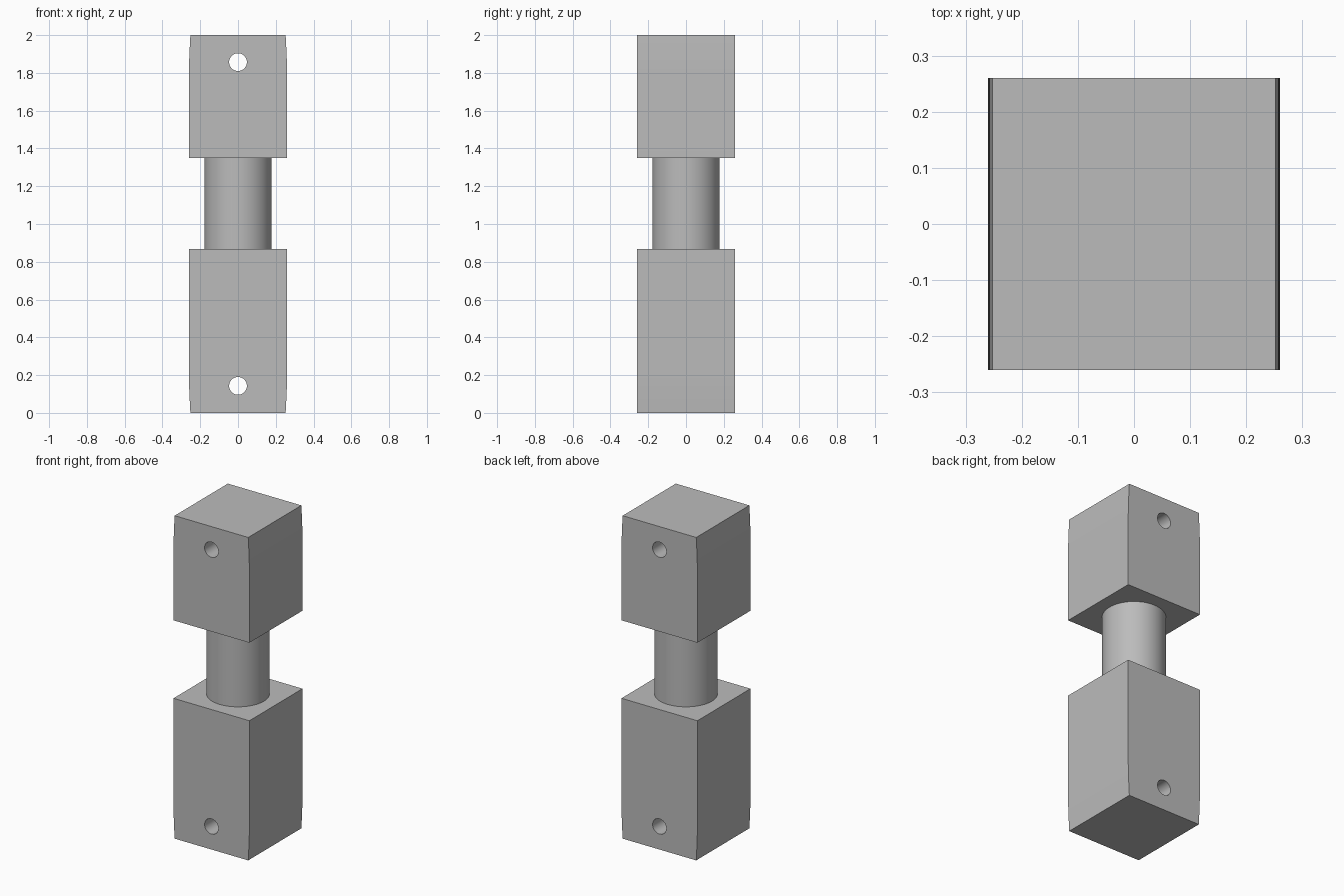
import bpy, bmesh, math
from mathutils import Matrix

cube = bpy.data.objects.get("Cube")
if cube:
    bpy.data.objects.remove(cube, do_unlink=True)

HALF = 0.26
HOLE_RADIUS = 0.047

grey = bpy.data.materials.new("plain grey")
grey.use_nodes = True
grey.diffuse_color = (0.5, 0.5, 0.5, 1)
grey.node_tree.nodes["Principled BSDF"].inputs["Base Color"].default_value = grey.diffuse_color


def add_object(name, bm):
    bmesh.ops.recalc_face_normals(bm, faces=bm.faces)
    mesh = bpy.data.meshes.new(name)
    bm.to_mesh(mesh)
    bm.free()
    mesh.materials.append(grey)
    obj = bpy.data.objects.new(name, mesh)
    bpy.context.collection.objects.link(obj)
    return obj


def activate(obj):
    bpy.ops.object.select_all(action="DESELECT")
    obj.select_set(True)
    bpy.context.view_layer.objects.active = obj


def cylinder(name, radius, depth, matrix):
    bm = bmesh.new()
    bmesh.ops.create_cone(bm, cap_ends=True, segments=64, radius1=radius,
                          radius2=radius, depth=depth, matrix=matrix)
    return add_object(name, bm)


def block(name, inner_z, outer_z):
    """Square block whose left and right sides draw in towards its outer end."""
    out = math.copysign(1, outer_z - inner_z)
    side = [(HALF, inner_z)]
    for i in range(7):
        t = i / 6
        side.append((HALF - 0.008 * t ** 1.5, outer_z - out * 0.2 * (1 - t)))
    outline = side + [(-x, z) for x, z in reversed(side)]
    bm = bmesh.new()
    face = bm.faces.new([bm.verts.new((x, -HALF, z)) for x, z in outline])
    grown = bmesh.ops.extrude_face_region(bm, geom=[face])
    moved = [v for v in grown["geom"] if isinstance(v, bmesh.types.BMVert)]
    bmesh.ops.translate(bm, verts=moved, vec=(0, 2 * HALF, 0))
    body = add_object(name, bm)

    # Pin hole from front to back
    place = Matrix.Translation((0, 0, outer_z - out * 0.143)) @ Matrix.Rotation(math.pi / 2, 4, "X")
    cutter = cylinder(name + "_hole_cutter", HOLE_RADIUS, 1, place)
    cutter.hide_render = True
    cut = body.modifiers.new("pin hole", "BOOLEAN")
    cut.operation = "DIFFERENCE"
    cut.solver = "EXACT"
    cut.object = cutter
    activate(body)
    bpy.ops.object.modifier_apply(modifier=cut.name)
    bpy.data.objects.remove(cutter, do_unlink=True)
    return body


# Blocks and the round neck between them
parts = [
    block("lower_block", 0.867, 0),
    block("upper_block", 1.35, 2),
    cylinder("neck", 0.178, 1.35 - 0.867, Matrix.Translation((0, 0, (1.35 + 0.867) / 2))),
]
for part in parts:
    activate(part)
    bpy.ops.object.shade_smooth_by_angle(angle=math.radians(30))
